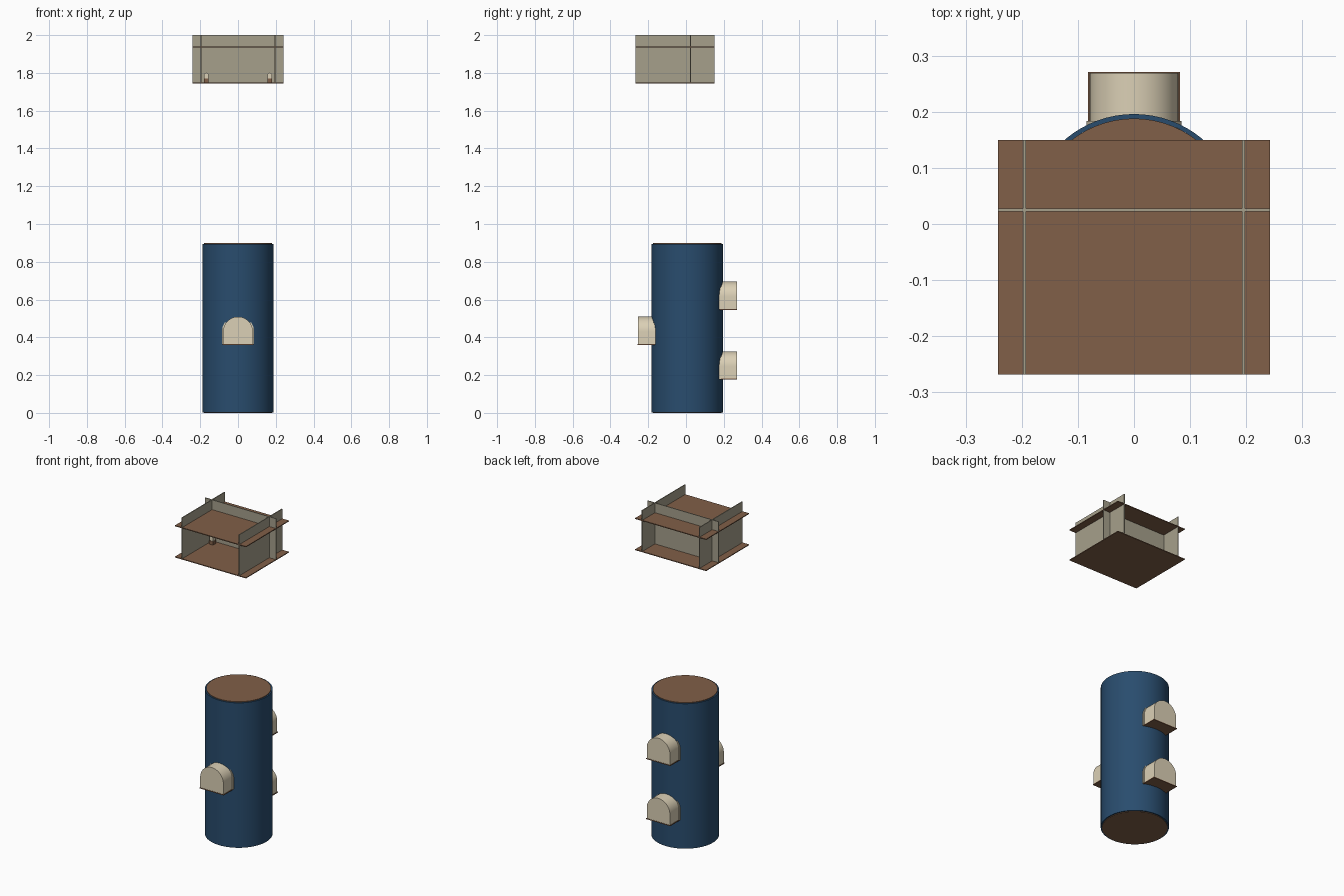
import bpy, bmesh, math
from mathutils import Matrix

if "Cube" in bpy.data.objects:
    bpy.data.objects.remove(bpy.data.objects["Cube"])

CY = 0.007      # centre line of the drum in y


def material(name, rgb):
    m = bpy.data.materials.new(name)
    m.diffuse_color = (*rgb, 1)
    m.use_nodes = True
    m.node_tree.nodes["Principled BSDF"].inputs["Base Color"].default_value = m.diffuse_color
    return m


BLUE = material("deep_blue", (0.022, 0.073, 0.155))
BROWN = material("brown_wood", (0.22, 0.115, 0.065))
CREAM = material("cream", (0.71, 0.63, 0.465))
TAUPE = material("grey_beige", (0.38, 0.35, 0.26))


def finish(bm, name, mat, smooth=False):
    bmesh.ops.recalc_face_normals(bm, faces=bm.faces)
    me = bpy.data.meshes.new(name)
    bm.to_mesh(me)
    bm.free()
    ob = bpy.data.objects.new(name, me)
    bpy.context.collection.objects.link(ob)
    me.materials.append(mat)
    if smooth:
        bpy.ops.object.select_all(action='DESELECT')
        ob.select_set(True)
        bpy.context.view_layer.objects.active = ob
        bpy.ops.object.shade_smooth_by_angle(angle=math.radians(30))
    return ob


def box(name, mat, x0, x1, y0, y1, z0, z1):
    bm = bmesh.new()
    bmesh.ops.create_cube(bm, size=1)
    for v in bm.verts:
        v.co = ((x0 + x1) / 2 + v.co.x * (x1 - x0),
                (y0 + y1) / 2 + v.co.y * (y1 - y0),
                (z0 + z1) / 2 + v.co.z * (z1 - z0))
    return finish(bm, name, mat)


def prism(name, mat, points, offset, smooth=True):
    """Extrude a closed outline of 3D points along an offset."""
    bm = bmesh.new()
    face = bm.faces.new([bm.verts.new(p) for p in points])
    ext = bmesh.ops.extrude_face_region(bm, geom=[face], use_keep_orig=True)
    moved = [g for g in ext["geom"] if isinstance(g, bmesh.types.BMVert)]
    bmesh.ops.translate(bm, verts=moved, vec=offset)
    return finish(bm, name, mat, smooth)


def circle(r, x, y, z, n=64):
    return [(x + r * math.cos(2 * math.pi * i / n),
             y + r * math.sin(2 * math.pi * i / n), z) for i in range(n)]


def arch(r, x, y, z0, zc, n=24):
    pts = [(x + r * math.cos(math.pi * i / n), y,
            zc + r * math.sin(math.pi * i / n)) for i in range(n + 1)]
    return pts + [(x - r, y, z0), (x + r, y, z0)]


# Drum shell: a revolved rectangular section
bm = bmesh.new()
section = [(0.181, 0.003), (0.189, 0.003), (0.189, 0.895), (0.181, 0.895)]
vs = [bm.verts.new((r, CY, z)) for r, z in section]
es = [bm.edges.new((vs[i], vs[(i + 1) % 4])) for i in range(4)]
bmesh.ops.spin(bm, geom=vs + es, cent=(0, CY, 0), axis=(0, 0, 1),
               angle=2 * math.pi, steps=72, use_merge=True)
bmesh.ops.remove_doubles(bm, verts=bm.verts, dist=1e-5)
finish(bm, "drum_shell", BLUE, True)

# Wooden end caps set into the shell
for name, z in (("drum_bottom_cap", 0), ("drum_top_cap", 0.885)):
    prism(name, BROWN, circle(0.181, 0, CY, z), (0, 0, 0.014))

# Arched porches: one on the front, two on the back
for name, side, z in (("front_porch", -1, 0.36),
                      ("back_lower_porch", 1, 0.176),
                      ("back_upper_porch", 1, 0.546)):
    start = CY + side * 0.15
    prism(name + "_hood", CREAM, arch(0.079, 0, start, z + 0.004, z + 0.07),
          (0, side * 0.112, 0))
    prism(name + "_collar", CREAM, arch(0.085, 0, start, z + 0.004, z + 0.07),
          (0, side * 0.027, 0))
    ends = sorted((start, CY + side * 0.264))
    box(name + "_floor", BROWN, -0.082, 0.082, *ends, z, z + 0.005)

# Raised tray: floor and upper deck
box("tray_floor", BROWN, -0.242, 0.242, -0.268, 0.15, 1.743, 1.748)
box("tray_deck", BROWN, -0.242, 0.242, -0.268, 0.15, 1.935, 1.940)

# Tray walls crossing each other through the deck
box("cross_wall", TAUPE, -0.242, 0.242, 0.0225, 0.0275, 1.748, 2.0)
for name, s in (("left", -1), ("right", 1)):
    x = s * 0.195
    box(name + "_wall", TAUPE, x - 0.0025, x + 0.0025,
        -0.268, 0.15, 1.748, 2.0)
    # Small fitting with a brown foot, and a stud above it
    fx = s * 0.168
    prism(name + "_fitting", CREAM, arch(0.012, fx, -0.02, 1.768, 1.789, 12),
          (0, 0.025, 0))
    box(name + "_fitting_foot", BROWN, fx - 0.013, fx + 0.013,
        -0.022, 0.007, 1.748, 1.770)
    bm = bmesh.new()
    bmesh.ops.create_cone(bm, cap_ends=True, segments=16, radius1=0.007,
                          radius2=0.007, depth=0.008,
                          matrix=Matrix.Translation((s * 0.137, 0.02, 1.858))
                          @ Matrix.Rotation(math.pi / 2, 4, 'X'))
    finish(bm, name + "_stud", TAUPE, True)
